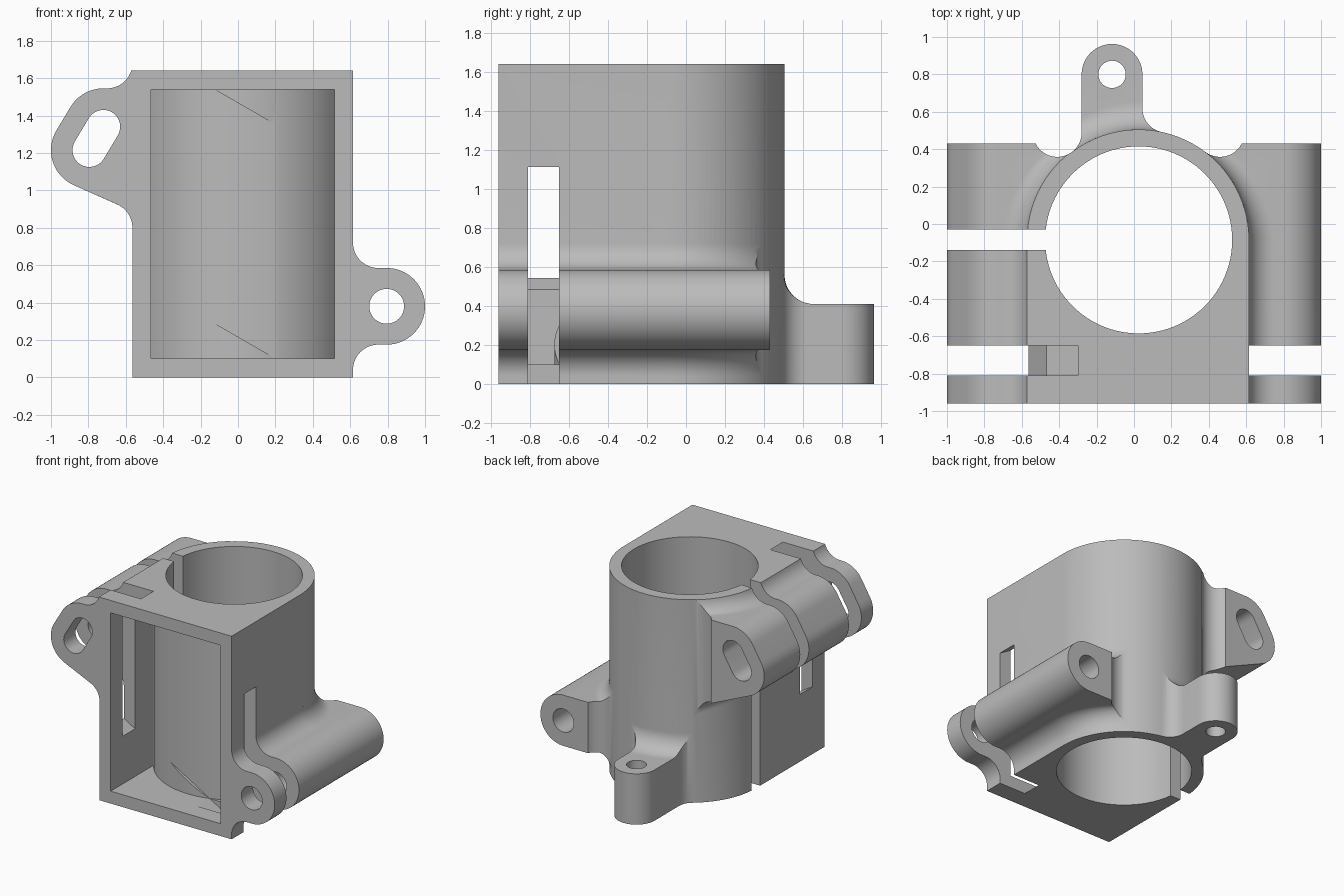
import bpy, bmesh
from math import sin, cos, radians, sqrt

if "Cube" in bpy.data.objects:
    bpy.data.objects.remove(bpy.data.objects["Cube"], do_unlink=True)

CX, CY = 0.025, -0.085          # bore axis
R_OUT, R_BORE = 0.59, 0.5
HEIGHT, FRONT, LUG_BACK = 1.64, -0.96, 0.43
FILLET = 0.135


def arc(x, y, r, start, end, n=16):
    angles = [radians(start + (end - start) * i / n) for i in range(n + 1)]
    return [(x + r * cos(a), y + r * sin(a)) for a in angles]


def loft(name, rings):
    """Closed solid through rings that share one point count."""
    bm = bmesh.new()
    loops = [[bm.verts.new(p) for p in ring] for ring in rings]
    for a, b in zip(loops, loops[1:]):
        for i in range(len(a)):
            j = (i + 1) % len(a)
            bm.faces.new((a[i], a[j], b[j], b[i]))
    bm.faces.new(loops[0])
    bm.faces.new(loops[-1])
    bmesh.ops.recalc_face_normals(bm, faces=bm.faces[:])
    mesh = bpy.data.meshes.new(name)
    bm.to_mesh(mesh)
    bm.free()
    obj = bpy.data.objects.new(name, mesh)
    bpy.context.scene.collection.objects.link(obj)
    return obj


def prism_z(name, outline, z0, z1):
    return loft(name, [[(x, y, z) for x, y in outline] for z in (z0, z1)])


def prism_y(name, outline, y0, y1):
    return loft(name, [[(x, y, z) for x, z in outline] for y in (y0, y1)])


def box(name, x0, x1, y0, y1, z0, z1):
    return prism_z(name, [(x0, y0), (x1, y0), (x1, y1), (x0, y1)], z0, z1)


def circle(x, y, r, n=96):
    return arc(x, y, r, 0, 360, n)[:-1]


def combine(target, tool, operation):
    """Apply a boolean and remove the tool."""
    mod = target.modifiers.new(operation.title(), "BOOLEAN")
    mod.operation = operation
    mod.solver = "EXACT"
    mod.object = tool
    bpy.context.view_layer.objects.active = target
    bpy.ops.object.modifier_apply(modifier=mod.name)
    bpy.data.objects.remove(tool, do_unlink=True)


def reach(offset):
    """Half width of the round body at an offset from its axis."""
    return sqrt(R_OUT ** 2 - offset ** 2)


# Body: square front, round back
body = prism_z("clamp_bracket", [(CX - R_OUT, FRONT), (CX + R_OUT, FRONT)]
               + arc(CX, CY, R_OUT, 0, 180, 64), 0, HEIGHT)


# Side lugs, with fillets that follow the wall as it curves away
def right_profile(d):
    wall = CX + R_OUT - d
    return ([(wall - 0.05, 0.72)]
            + arc(wall + FILLET, 0.72, FILLET, 180, 270)
            + arc(0.795, 0.38, 0.205, 90, -90, 32)
            + arc(wall + FILLET, 0.04, FILLET, 90, 180)
            + [(wall - 0.05, 0.04)])


def left_profile(d):
    wall = CX - R_OUT + d
    return ([(wall + 0.05, 1.68)]
            + arc(wall - FILLET, 1.68, FILLET, 0, -90)
            + arc(-0.72, 1.34, 0.205, 90, 149)
            + arc(-0.795, 1.215, 0.205, 149, 246)
            + arc(wall - FILLET, 0.801 - 0.445 * d, FILLET, 66, 0)
            + [(wall + 0.05, 0.801 - 0.445 * d)])


def side_lug(name, profile, side):
    steps = 20
    slices = [-1.1] + [CY + (LUG_BACK - CY) * i / steps for i in range(steps + 1)]
    rings = [[(x, y, z) for x, z in profile(R_OUT - reach(max(y - CY, 0)))]
             for y in slices]
    lug = loft(name, rings)
    # Round relief where the back face meets the tube
    combine(lug, prism_z("relief", circle(CX + side * 0.435, 0.489, 0.13), -1, 3), "DIFFERENCE")
    xs = sorted((CX, CX + side * 0.36))
    combine(lug, box("relief_end", xs[0], xs[1], 0.385, 0.6, -1, 3), "DIFFERENCE")
    return lug


combine(body, side_lug("right_lug", right_profile, 1), "UNION")
combine(body, side_lug("left_lug", left_profile, -1), "UNION")

# Back tab: plan outline crossed with a filleted side profile
tab = prism_z("back_tab", [(0.1, 0.4)]
              + arc(0.175, 0.619, 0.13, 258, 180)
              + arc(-0.1175, 0.8, 0.1625, 0, 180, 32)
              + arc(-0.41, 0.489, 0.13, 0, -53)
              + [(-0.25, 0.3)], -0.1, 0.8)
rings = []
for i in range(21):
    x = -0.4 + 0.65 * i / 20
    w = CY + reach(x - CX)
    side = ([(w - 0.15, -0.2), (1.1, -0.2), (1.1, 0.41)]
            + arc(w + 0.15, 0.56, 0.15, 270, 180) + [(w - 0.15, 0.56)])
    rings.append([(x, y, z) for y, z in side])
combine(tab, loft("tab_shape", rings), "INTERSECT")
combine(body, tab, "UNION")

# Trim the front, bottom and top flush
combine(body, box("trim", -1.2, 1.2, FRONT, 1.2, 0, HEIGHT), "INTERSECT")

# Bore and front pocket, leaving the tube wall between them
combine(body, prism_z("bore", circle(CX, CY, R_BORE), -1, 3), "DIFFERENCE")
pocket = box("pocket", CX - 0.49, CX + 0.49, -1.2, -0.25, 0.1, 1.54)
combine(pocket, prism_z("tube", circle(CX, CY, R_OUT), -1, 3), "DIFFERENCE")
combine(body, pocket, "DIFFERENCE")

# Screw holes
combine(body, prism_y("right_hole", circle(0.795, 0.38, 0.093, 48), -2, 2), "DIFFERENCE")
combine(body, prism_y("left_hole", arc(-0.72, 1.34, 0.09, -31, 149)
                      + arc(-0.795, 1.215, 0.09, 149, 329), -2, 2), "DIFFERENCE")
combine(body, prism_z("tab_hole", circle(-0.1175, 0.8, 0.073, 48), -1, 1), "DIFFERENCE")

# Slanted strap slot and clamp slit
slope = 0.577
slot = [(x, c - slope * x) for x, c in
        ((-1.3, 0.217), (1.3, 0.217), (1.3, 1.467), (-1.3, 1.467))]
combine(body, prism_y("strap_slot", slot, -0.81, -0.65), "DIFFERENCE")
combine(body, box("clamp_slit", -1.3, 0, -0.14, -0.03, -1, 3), "DIFFERENCE")

# Material and shading
grey = bpy.data.materials.new("plain_grey")
grey.use_nodes = True
colour = (0.5, 0.5, 0.5, 1)
grey.diffuse_color = colour
grey.node_tree.nodes["Principled BSDF"].inputs["Base Color"].default_value = colour
body.data.materials.clear()
body.data.materials.append(grey)
for face in body.data.polygons:
    face.material_index = 0
bpy.ops.object.select_all(action="DESELECT")
body.select_set(True)
bpy.context.view_layer.objects.active = body
bpy.ops.object.shade_smooth_by_angle(angle=radians(25))
